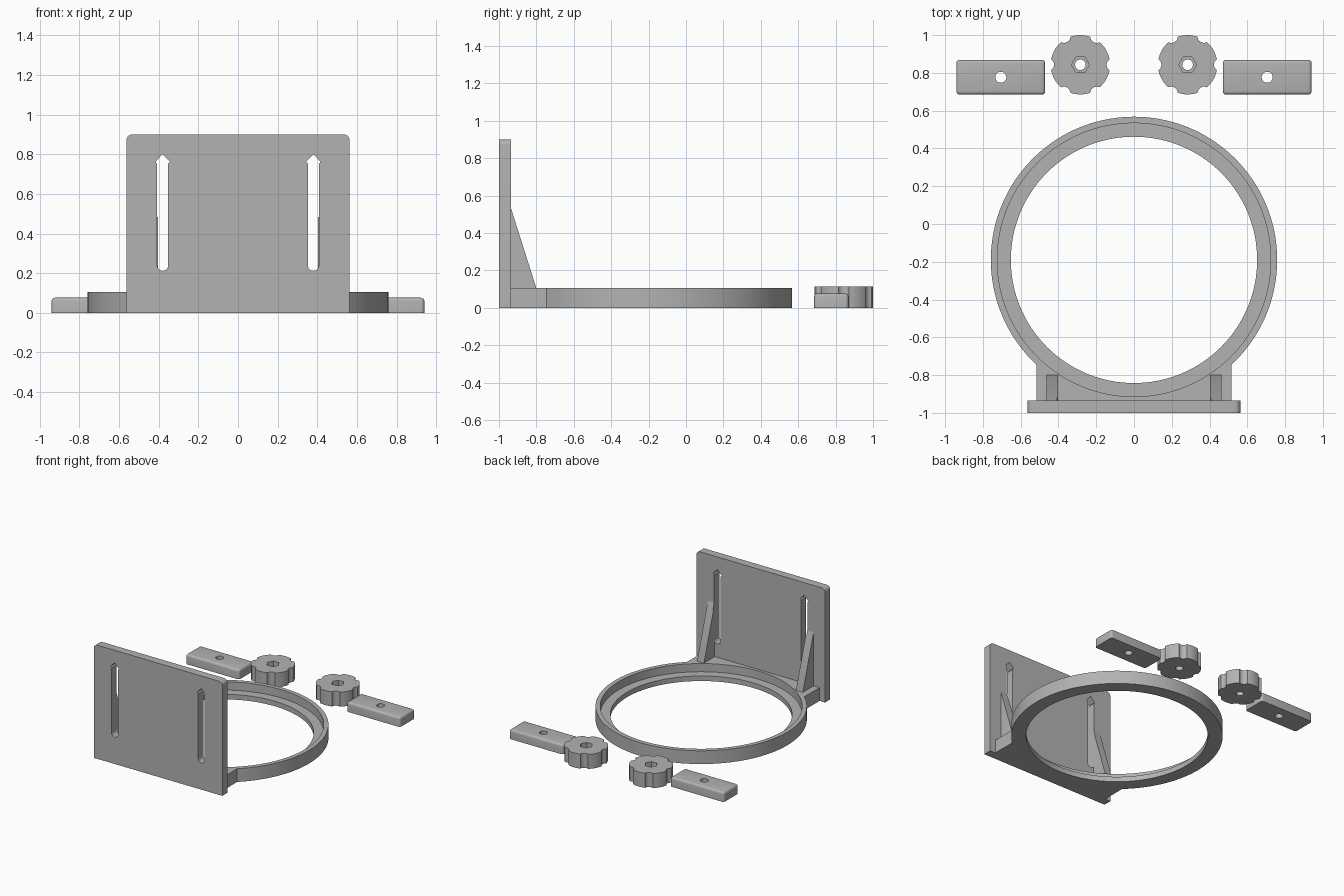
import bpy, bmesh
from math import sin, cos, pi, asin, radians
from mathutils import Vector

cube = bpy.data.objects.get("Cube")
if cube:
    bpy.data.objects.remove(cube, do_unlink=True)

grey = bpy.data.materials.new("plain grey")
grey.use_nodes = True
grey.diffuse_color = (0.45, 0.45, 0.45, 1)
grey.node_tree.nodes["Principled BSDF"].inputs["Base Color"].default_value = grey.diffuse_color


def arc(cx, cy, r, a0, a1, n):
    """Points along an arc, angles in radians."""
    return [(cx + r * cos(a0 + (a1 - a0) * i / n),
             cy + r * sin(a0 + (a1 - a0) * i / n)) for i in range(n + 1)]


def circle(cx, cy, r, n=48):
    return arc(cx, cy, r, 0, 2 * pi, n)[:-1]


def prism(name, profile, axis, lo, hi):
    """Extrude a 2D profile along x (profile yz), y (profile xz) or z (profile xy)."""
    place = {"x": lambda a, b, t: (t, a, b),
             "y": lambda a, b, t: (a, t, b),
             "z": lambda a, b, t: (a, b, t)}[axis]
    bm = bmesh.new()
    face = bm.faces.new([bm.verts.new(place(a, b, lo)) for a, b in profile])
    new = bmesh.ops.extrude_face_region(bm, geom=[face])["geom"]
    shift = Vector(place(0, 0, hi - lo))
    bmesh.ops.translate(bm, vec=shift, verts=[v for v in new if isinstance(v, bmesh.types.BMVert)])
    bmesh.ops.recalc_face_normals(bm, faces=bm.faces)
    mesh = bpy.data.meshes.new(name)
    bm.to_mesh(mesh)
    bm.free()
    mesh.materials.append(grey)
    ob = bpy.data.objects.new(name, mesh)
    bpy.context.collection.objects.link(ob)
    return ob


def cut(ob, *cutters):
    """Subtract the cutters, bake the result and delete them."""
    for c in cutters:
        c.hide_render = True
        mod = ob.modifiers.new("cut", "BOOLEAN")
        mod.operation, mod.solver, mod.object = "DIFFERENCE", "EXACT", c
    bpy.context.view_layer.update()
    baked = bpy.data.meshes.new_from_object(
        ob.evaluated_get(bpy.context.evaluated_depsgraph_get()))
    ob.modifiers.clear()
    ob.data = baked
    for c in cutters:
        bpy.data.objects.remove(c, do_unlink=True)


def finish(ob):
    bpy.ops.object.select_all(action="DESELECT")
    ob.select_set(True)
    bpy.context.view_layer.objects.active = ob
    bpy.ops.object.shade_smooth_by_angle(angle=radians(30))


def slot_cutter(side):
    """Round-bottomed slot with a pointed head."""
    x, w, h = 0.38 * side, 0.028, 0.037
    outline = arc(x, 0.24, w, pi, 2 * pi, 12)
    outline += [(x + w, 0.752), (x + h, 0.762), (x, 0.80), (x - h, 0.762), (x - w, 0.752)]
    return prism("slot_cutter", outline, "y", -1.1, -0.92)


# Upright plate with rounded top corners and two slots
W, H, R = 0.563, 0.9, 0.03
outline = [(-W, 0), (W, 0)] + arc(W - R, H - R, R, 0, pi / 2, 8) \
    + arc(R - W, H - R, R, pi / 2, pi, 8)
plate = prism("back_plate", outline, "y", -1.0, -0.935)
cut(plate, slot_cutter(1), slot_cutter(-1))
finish(plate)

# Flat ring with its foot, a stepped bore and a ledge
cy, r_out, foot = -0.19, 0.758, 0.515
a = -pi / 2 + asin(foot / r_out)
outline = arc(0, cy, r_out, a, pi - a, 110) + [(-foot, -0.94), (foot, -0.94)]
ring = prism("holder_ring", outline, "z", 0, 0.105)
cut(ring, prism("bore_cutter", circle(0, cy, 0.652, 128), "z", -0.1, 0.2),
    prism("ledge_cutter", circle(0, cy, 0.724, 128), "z", 0.04, 0.2))
finish(ring)

for side, label in ((1, "left"), (-1, "right")):
    # Triangular brace between plate and foot
    brace = prism(label + "_brace", [(-0.94, 0.1), (-0.80, 0.1), (-0.80, 0.105), (-0.935, 0.53), (-0.94, 0.53)],
                  "x", *sorted((0.403 * side, 0.463 * side)))
    cut(brace, slot_cutter(side))
    finish(brace)

    # Clamp bar with softened upper edges and a bolt hole
    x, y = 0.705 * side, 0.777
    bar = prism(label + "_clamp_bar", [(x - 0.235, y - 0.092), (x + 0.235, y - 0.092),
                                       (x + 0.235, y + 0.092), (x - 0.235, y + 0.092)], "z", 0, 0.076)
    bm = bmesh.new()
    bm.from_mesh(bar.data)
    edges = [e for e in bm.edges if max(v.co.z for v in e.verts) > 0.01]
    bmesh.ops.bevel(bm, geom=edges, offset=0.017, segments=4, profile=0.5, affect="EDGES")
    bm.to_mesh(bar.data)
    bm.free()
    cut(bar, prism("hole_cutter", circle(x, y, 0.029, 32), "z", -0.1, 0.2))
    finish(bar)

    # Scalloped knob with a hexagonal nut pocket and a bolt hole
    x, y = 0.284 * side, 0.843
    knob = prism(label + "_knob", circle(x, y, 0.157, 96), "z", 0, 0.115)
    notches = [prism("notch_cutter", circle(x + 0.173 * cos(k * pi / 3), y + 0.173 * sin(k * pi / 3), 0.034, 24),
                     "z", -0.1, 0.2) for k in range(6)]
    cut(knob, *notches,
        prism("nut_cutter", circle(x, y, 0.047, 6), "z", 0.06, 0.2),
        prism("hole_cutter", circle(x, y, 0.028, 32), "z", -0.1, 0.2))
    finish(knob)
